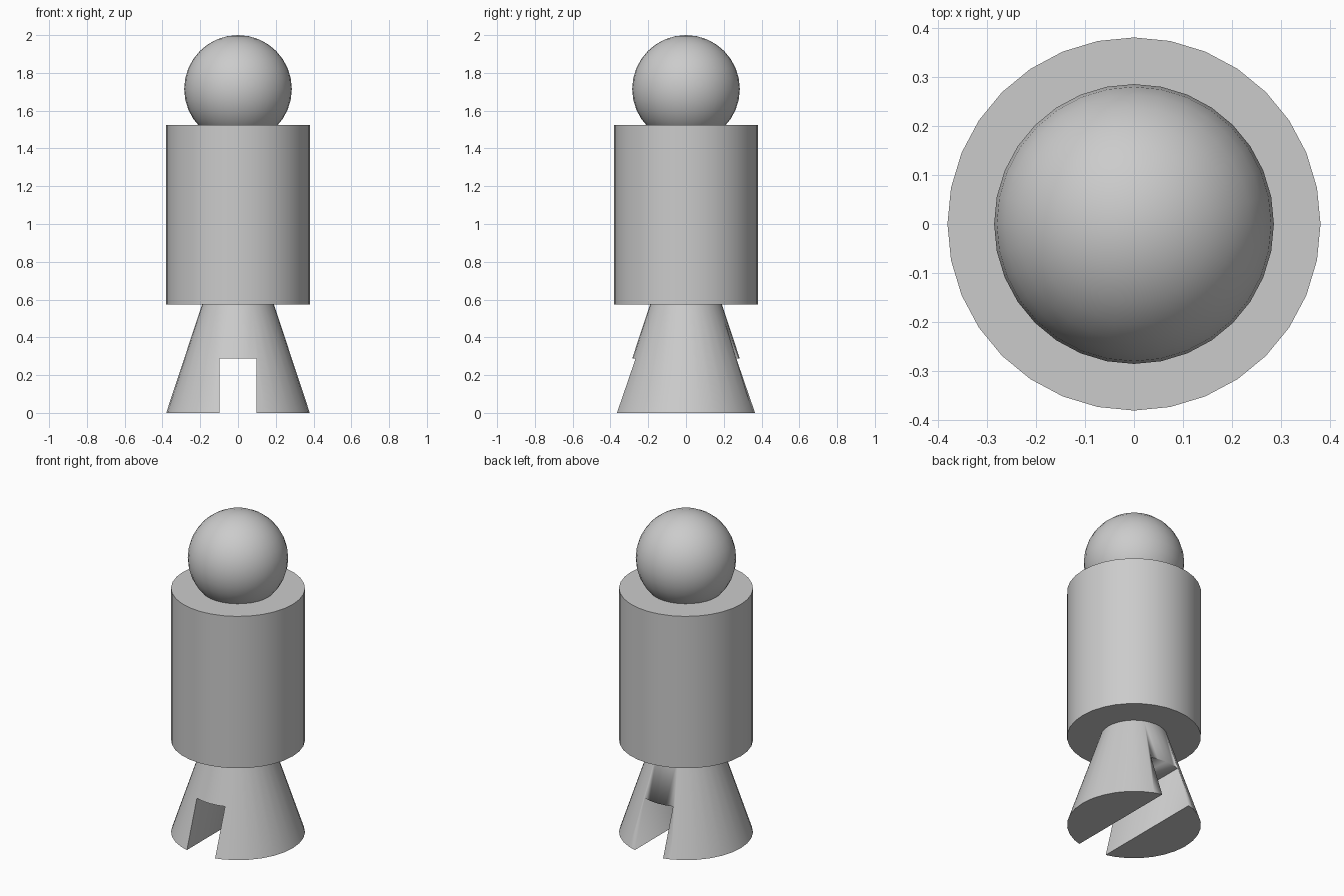
import bpy

cube = bpy.data.objects.get("Cube")
if cube:
    bpy.data.objects.remove(cube, do_unlink=True)

# One plain grey for the whole model
grey = bpy.data.materials.new("plain_grey")
grey.use_nodes = True
COLOR = (0.6, 0.6, 0.6, 1)
grey.diffuse_color = COLOR
grey.node_tree.nodes["Principled BSDF"].inputs["Base Color"].default_value = COLOR

SIDES = 32
RADIUS = 0.38
BODY_BOTTOM, BODY_TOP = 0.575, 1.525
SLOT_WIDTH, SLOT_HEIGHT = 0.195, 0.287


def finish(name):
    obj = bpy.context.object
    obj.name = name
    obj.data.materials.append(grey)
    bpy.ops.object.shade_smooth_by_angle(angle=0.6)
    return obj


# Flared base, narrowing up to the body
bpy.ops.mesh.primitive_cone_add(vertices=SIDES, radius1=RADIUS, radius2=RADIUS / 2,
                                depth=BODY_BOTTOM, location=(0, 0, BODY_BOTTOM / 2))
base = finish("flared_base")

# Slot running from front to back through the base
bpy.ops.mesh.primitive_cube_add(size=1)
cutter = finish("slot_cutter")
cutter.scale = (SLOT_WIDTH, 2, SLOT_HEIGHT * 2)
bpy.context.view_layer.update()
slot = base.modifiers.new("slot", "BOOLEAN")
slot.operation = "DIFFERENCE"
slot.solver = "EXACT"
slot.object = cutter
bpy.context.view_layer.objects.active = base
bpy.ops.object.modifier_apply(modifier=slot.name)
bpy.data.objects.remove(cutter, do_unlink=True)

# Cylindrical body
bpy.ops.mesh.primitive_cylinder_add(vertices=SIDES, radius=RADIUS,
                                    depth=BODY_TOP - BODY_BOTTOM,
                                    location=(0, 0, (BODY_TOP + BODY_BOTTOM) / 2))
finish("body")

# Round head sunk into the top of the body
bpy.ops.mesh.primitive_uv_sphere_add(segments=SIDES, ring_count=16, radius=0.285,
                                     location=(0, 0, 1.715))
finish("head")
